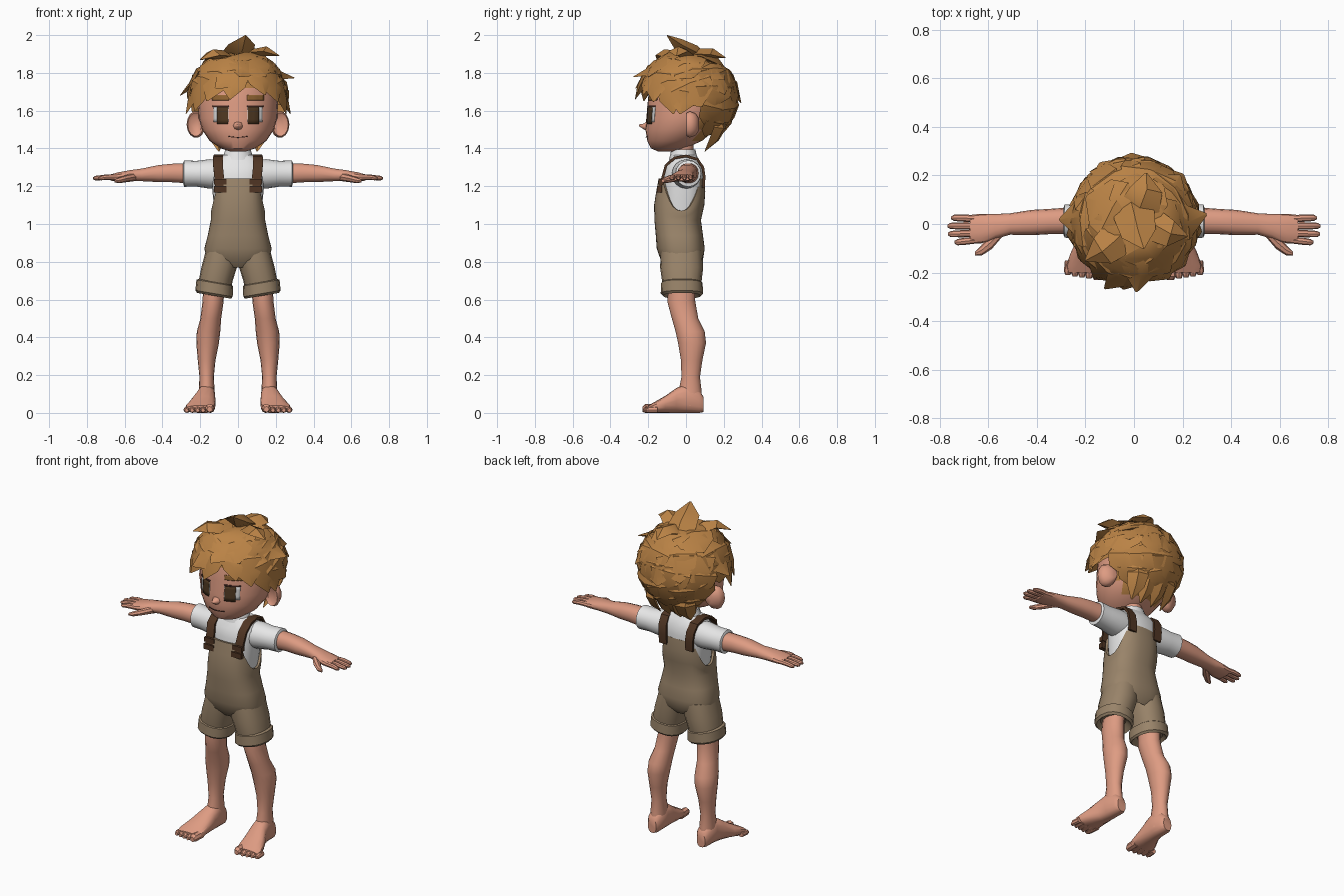
import bpy, bmesh, math, random
from mathutils import Vector as V
from mathutils.bvhtree import BVHTree

random.seed(4)
if "Cube" in bpy.data.objects:
    bpy.data.objects.remove(bpy.data.objects["Cube"], do_unlink=True)


def material(name, r, g, b):
    m = bpy.data.materials.new(name)
    m.use_nodes = True
    m.diffuse_color = (r, g, b, 1)
    shader = next(n for n in m.node_tree.nodes if n.type == 'BSDF_PRINCIPLED')
    shader.inputs["Base Color"].default_value = (r, g, b, 1)
    shader.inputs["Roughness"].default_value = 0.8
    return m


SKIN = material("skin", .73, .33, .225)
HAIR = material("hair", .49, .225, .06)
CLOTH = material("overall cloth", .32, .23, .143)
SHIRT = material("white shirt", .82, .82, .82)
LEATHER = material("dark leather", .08, .036, .017)
IRIS = material("brown iris", .075, .038, .015)
EYE = material("eye white", .65, .65, .65)
BROW = material("eyebrow", .29, .13, .033)
LINE = material("face line", .07, .028, .02)


def finish(bm, name, mats, angle=35):
    bmesh.ops.recalc_face_normals(bm, faces=bm.faces)
    me = bpy.data.meshes.new(name)
    bm.to_mesh(me)
    bm.free()
    for m in mats:
        me.materials.append(m)
    me.shade_smooth()
    me.set_sharp_from_angle(angle=math.radians(angle))
    ob = bpy.data.objects.new(name, me)
    bpy.context.scene.collection.objects.link(ob)
    return ob


def loft(name, mat, rings, n=16, p=2, turn=0, caps=True, shape=None, angle=35):
    """Skin a list of (centre, u, v) rings; p above 2 squares them off."""
    def power(t):
        return math.copysign(abs(t) ** (2 / p), t)
    bm = bmesh.new()
    loops = []
    for c, u, v in rings:
        loop = []
        for i in range(n):
            a = math.tau * i / n + turn
            co = c + u * power(math.cos(a)) + v * power(math.sin(a))
            loop.append(bm.verts.new(shape(co, a) if shape else co))
        loops.append(loop)
    for lo, hi in zip(loops, loops[1:]):
        for i in range(n):
            j = (i + 1) % n
            bm.faces.new((lo[i], lo[j], hi[j], hi[i]))
    if caps:
        bm.faces.new(loops[0])
        bm.faces.new(loops[-1])
    return finish(bm, name, [mat], angle)


def stack(axis, rows, s=1):
    """Rings square to an axis from (x, y, z, radius, radius) rows."""
    u, v = {'X': ((0, 1, 0), (0, 0, 1)), 'Y': ((1, 0, 0), (0, 0, 1)),
            'Z': ((1, 0, 0), (0, 1, 0))}[axis]
    return [(V((s * x, y, z)), V(u) * a, V(v) * b) for x, y, z, a, b in rows]


# Head, hair coloured where the scalp is covered
head = loft("head", SKIN, stack('Z', [
    (0, -.1, 1.385, .045, .05), (0, -.095, 1.4, .09, .09), (0, -.06, 1.44, .15, .145),
    (0, -.03, 1.5, .19, .185), (0, -.01, 1.56, .208, .2), (0, .005, 1.64, .212, .208),
    (0, .01, 1.72, .205, .205), (0, .01, 1.8, .17, .18), (0, .01, 1.86, .1, .11)]), n=28)
head.data.materials.append(HAIR)
for f in head.data.polygons:
    f.material_index = int(f.center.y > .065 or f.center.z > 1.75)
surface = BVHTree.FromPolygons([v.co for v in head.data.vertices],
                               [tuple(f.vertices) for f in head.data.polygons])
loft("nose", SKIN, stack('Y', [(0, -.19, 1.525, .034, .036), (0, -.222, 1.516, .021, .016),
                               (0, -.248, 1.522, .006, .005)]), n=8, angle=80)
loft("neck", SKIN, stack('Z', [(0, -.012, 1.32, .055, .055), (0, -.015, 1.46, .055, .052)]))


def plate(name, mat, x0, x1, z0, z1, lift, bend=0, cols=8, rows=4):
    """Thin sheet wrapped onto the front of the head."""
    bm = bmesh.new()
    grid = []
    for j in range(rows + 1):
        line = []
        for i in range(cols + 1):
            x = x0 + (x1 - x0) * i / cols
            z = z0 + (z1 - z0) * j / rows + bend * x * x
            hit = surface.ray_cast(V((x, -1, z)), V((0, 1, 0)))[0]
            line.append(bm.verts.new(hit - V((0, lift, 0))))
        grid.append(line)
    for lo, hi in zip(grid, grid[1:]):
        for i in range(cols):
            bm.faces.new((lo[i], lo[i + 1], hi[i + 1], hi[i]))
    ob = finish(bm, name, [mat])
    ob.modifiers.new("thickness", 'SOLIDIFY').thickness = .003


plate("mouth", LINE, -.05, .05, 1.457, 1.461, .003, bend=2)

# Shirt body and collar
loft("shirt", SHIRT, stack('Z', [
    (0, -.025, 1.03, .12, .1), (0, -.02, 1.12, .13, .11), (0, -.015, 1.2, .138, .112),
    (0, -.015, 1.26, .142, .108), (0, -.01, 1.31, .145, .098), (0, -.008, 1.345, .12, .075),
    (0, -.01, 1.365, .075, .065)]), n=24, p=2.5)
loft("collar", SHIRT, stack('Z', [(0, -.012, 1.34, .09, .078), (0, -.014, 1.365, .076, .07),
                                  (0, -.014, 1.395, .066, .064), (0, -.014, 1.385, .05, .05)]))


# Overalls with a bib front and back and deep armholes
def armhole(co, a):
    top = 1.07 + .17 * min(1, (abs(math.sin(a)) / .8) ** 2)
    if co.z > 1.02:
        co.z = 1.02 + (co.z - 1.02) * (top - 1.02) / .22
    return co


loft("overalls", CLOTH, stack('Z', [
    (0, -.02, .77, .08, .08), (0, -.022, .81, .165, .112), (0, -.028, .87, .178, .127),
    (0, -.035, .94, .16, .125), (0, -.044, 1.02, .144, .123), (0, -.036, 1.1, .143, .133),
    (0, -.028, 1.17, .144, .13), (0, -.025, 1.24, .142, .12), (0, -.025, 1.24, .13, .108)]),
    n=40, p=2.5, caps=False, shape=armhole)

for side, s in (("left", 1), ("right", -1)):
    # Face details and ears
    for part, mat, x0, x1, z0, z1, lift in (
            ("eye", EYE, .05, .131, 1.54, 1.62, .003),
            ("iris", IRIS, .053, .111, 1.53, 1.623, .005),
            ("lash", LINE, .048, .134, 1.619, 1.628, .006),
            ("eyebrow", BROW, .048, .138, 1.655, 1.683, .005)):
        plate(f"{side}_{part}", mat, *sorted((s * x0, s * x1)), z0, z1, lift)
    loft(f"{side}_ear", SKIN, stack('Y', [
        (.2, .07, 1.527, .02, .03), (.217, .05, 1.527, .045, .06),
        (.222, .02, 1.527, .05, .071), (.224, .002, 1.527, .042, .062),
        (.22, .014, 1.525, .028, .045)], s), n=14, angle=50)

    # Sleeve, arm and hand
    loft(f"{side}_sleeve", SHIRT, stack('X', [
        (.08, .0, 1.265, .075, .075), (.15, .003, 1.265, .078, .078), (.22, .008, 1.266, .07, .068),
        (.285, .012, 1.267, .068, .07), (.29, .012, 1.27, .056, .056)], s))
    loft(f"{side}_arm", SKIN, stack('X', [
        (.25, .014, 1.268, .055, .055), (.35, .01, 1.27, .052, .05), (.42, .006, 1.267, .052, .046),
        (.51, 0, 1.26, .044, .034), (.57, -.01, 1.256, .051, .03), (.63, -.019, 1.25, .061, .025),
        (.675, -.021, 1.246, .058, .017)], s), n=14, p=2.3)
    for i, tip in enumerate((.752, .767, .765, .738)):
        y = .022 - .029 * i
        loft(f"{side}_finger", SKIN, stack('X', [
            (.64, y, 1.248, .014, .015), (.7, y * 1.1, 1.248, .015, .014),
            (tip - .012, y * 1.15, 1.243, .013, .012), (tip, y * 1.15, 1.242, .006, .006)], s), n=8)
    loft(f"{side}_thumb", SKIN, stack('X', [
        (.54, -.027, 1.25, .023, .022), (.585, -.072, 1.242, .031, .02),
        (.627, -.108, 1.232, .022, .016), (.655, -.122, 1.228, .008, .008)], s), n=8)

    # Trouser leg and turned-up cuff
    loft(f"{side}_trouser_leg", CLOTH, stack('Z', [
        (.08, -.024, .86, .09, .11), (.1, -.023, .77, .094, .114), (.118, -.022, .7, .09, .105),
        (.125, -.022, .65, .088, .1)], s), p=2.3)
    cuff = stack('Z', [(.122, -.022, .695, .085, .1), (.123, -.022, .688, .097, .11),
                       (.127, -.022, .632, .099, .112), (.127, -.022, .62, .09, .1),
                       (.127, -.022, .65, .06, .07)], s)
    loft(f"{side}_cuff", CLOTH, [(c, u + V((0, 0, s * .17 * u.x)), v) for c, u, v in cuff], p=2.3)

    # Leg, foot and toes
    loft(f"{side}_leg", SKIN, stack('Z', [
        (.128, -.022, .68, .055, .07), (.132, -.025, .59, .056, .074), (.144, -.005, .5, .055, .07),
        (.156, .022, .43, .062, .077), (.161, .032, .37, .06, .074), (.166, .03, .28, .047, .057),
        (.166, .025, .19, .038, .049), (.166, .022, .12, .042, .06), (.166, .02, .04, .044, .067)], s))
    loft(f"{side}_foot", SKIN, stack('Y', [
        (.166, .092, .045, .028, .041), (.166, .07, .06, .043, .06), (.167, .0, .077, .047, .077),
        (.173, -.05, .066, .054, .066), (.188, -.11, .045, .069, .045), (.2, -.17, .028, .079, .028),
        (.203, -.2, .02, .072, .019)], s), p=2.4)
    for i in range(5):
        r = .024 if i == 0 else .0165
        x, tip = (.146 if i == 0 else .152 + .029 * i), -.23 + .005 * i
        loft(f"{side}_toe", SKIN, stack('Y', [
            (x, -.15, r, r, r), (x + .004, tip + .015, r, r, r),
            (x + .004, tip, r * .8, r * .6, r * .6)], s), n=8)

    # Strap over the shoulder, with its two buckles
    path = [V((s * x, y, z)) for x, y, z in (
        (.096, -.138, 1.185), (.1, -.122, 1.25), (.106, -.106, 1.31), (.106, -.06, 1.35),
        (.102, 0, 1.36), (.098, .06, 1.343), (.094, .089, 1.3), (.09, .096, 1.25),
        (.088, .092, 1.19))]
    rings = []
    for i, c in enumerate(path):
        t = (path[min(i + 1, len(path) - 1)] - path[max(i - 1, 0)]).normalized()
        rings.append((c, V((.036, 0, 0)), t.cross(V((1, 0, 0))) * .01))
    loft(f"{side}_strap", LEATHER, rings, n=4, turn=math.pi / 4)
    for low, high, y in ((1.168, 1.2, -.14), (1.21, 1.238, -.133)):
        loft(f"{side}_buckle", LEATHER, stack('Z', [
            (.094, y, low, .047, .018), (.094, y, high, .047, .018)], s), n=4, turn=math.pi / 4)

# Hair cap, trimmed along the hairline
CENTRE = V((0, .008, 1.67))
bm = bmesh.new()
bmesh.ops.create_uvsphere(bm, u_segments=28, v_segments=18, radius=1)
for v in bm.verts:
    v.co = CENTRE + V((v.co.x * .235, v.co.y * .242, v.co.z * .228))
low = [v for v in bm.verts
       if v.co.z < (1.72 if v.co.y < -.08 else 1.6 if v.co.y < .06 else 1.38)]
bmesh.ops.delete(bm, geom=low, context='VERTS')
finish(bm, "hair_cap", [HAIR])


def lock(points, width, thick=.024):
    """Broad, ridged tuft along a path."""
    rings = []
    for i, c in enumerate(points):
        t = (points[min(i + 1, len(points) - 1)] - points[max(i - 1, 0)]).normalized()
        out = (c - CENTRE).normalized()
        across = t.cross(out).normalized()
        k = (.65, 1, .85, .06)[i]
        rings.append((c, across * width * k, across.cross(t) * thick * k))
    loft("hair_lock", HAIR, rings, n=4, angle=35)


def sweep(az0, el0, az1, el1, width, flare):
    """Lock lying on the head from one (azimuth, elevation) to another."""
    points = []
    for t, r in ((0, .96), (.35, 1.03), (.7, 1.04), (1, 1.0 + flare)):
        az, el = math.radians(az0 + (az1 - az0) * t), math.radians(el0 + (el1 - el0) * t)
        points.append(CENTRE + r * V((.242 * math.cos(el) * math.cos(az),
                                      .246 * math.cos(el) * math.sin(az), .23 * math.sin(el))))
    lock(points, width)


# Rows of locks: count, start and end elevation, azimuth range, half width
for count, el0, el1, az0, az1, width in (
        (5, 84, 34, -180, 180, .115), (4, 66, 24, -165, -15, .1), (6, 56, 4, -15, 195, .115),
        (6, 30, -16, -20, 200, .11), (5, 6, -38, 28, 152, .1), (4, -16, -56, 35, 145, .085)):
    for i in range(count):
        az = az0 + (az1 - az0) * (i + .5) / count
        sweep(az, el0 + random.uniform(-5, 5), az + random.uniform(-10, 20),
              el1 + random.uniform(-6, 6), width * random.uniform(.9, 1.1),
              random.uniform(.03, .16))

# Nape locks hanging below the skull
for x in (-.12, -.04, .045, .12):
    lock([V((x, .17, 1.57)), V((x, .18, 1.51)), V((x * .95, .15, 1.45)),
          V((x * .85, .1, 1.385))], .06)

# Fringe and temples
for az0, el0, az1, el1, width, flare in (
        (-92, 52, -99, -2, .08, .14), (-76, 56, -114, 10, .09, .24), (-114, 50, -126, -4, .08, .16),
        (-72, 62, -88, 22, .08, .26), (-135, 45, -148, -15, .08, .16), (-157, 40, -169, -18, .085, .22),
        (-66, 55, -58, 3, .075, .12), (-45, 48, -40, -5, .085, .14), (-28, 40, -16, -19, .08, .16),
        (-10, 55, 6, 20, .09, .32), (-2, 20, -8, -18, .08, .22), (170, 50, 178, 2, .085, .27),
        (35, 55, 45, 20, .09, .18), (85, 30, 92, -6, .1, .16)):
    sweep(az0, el0, az1, el1, width, flare)

# Standing tufts on top
for points, width, thick in (
        (((-.02, .12, 1.84), (.0, .04, 1.91), (.02, -.04, 1.95), (.04, -.1, 1.998)), .085, .04),
        (((.03, .02, 1.85), (.09, -.01, 1.9), (.15, -.04, 1.915), (.22, -.05, 1.89)), .065, .03),
        (((-.03, -.02, 1.86), (-.08, -.07, 1.89), (-.13, -.11, 1.9), (-.2, -.15, 1.87)), .075, .03),
        (((.0, .02, 1.87), (.03, .08, 1.9), (.05, .14, 1.905), (.05, .21, 1.88)), .08, .03)):
    lock([V(q) for q in points], width, thick)
